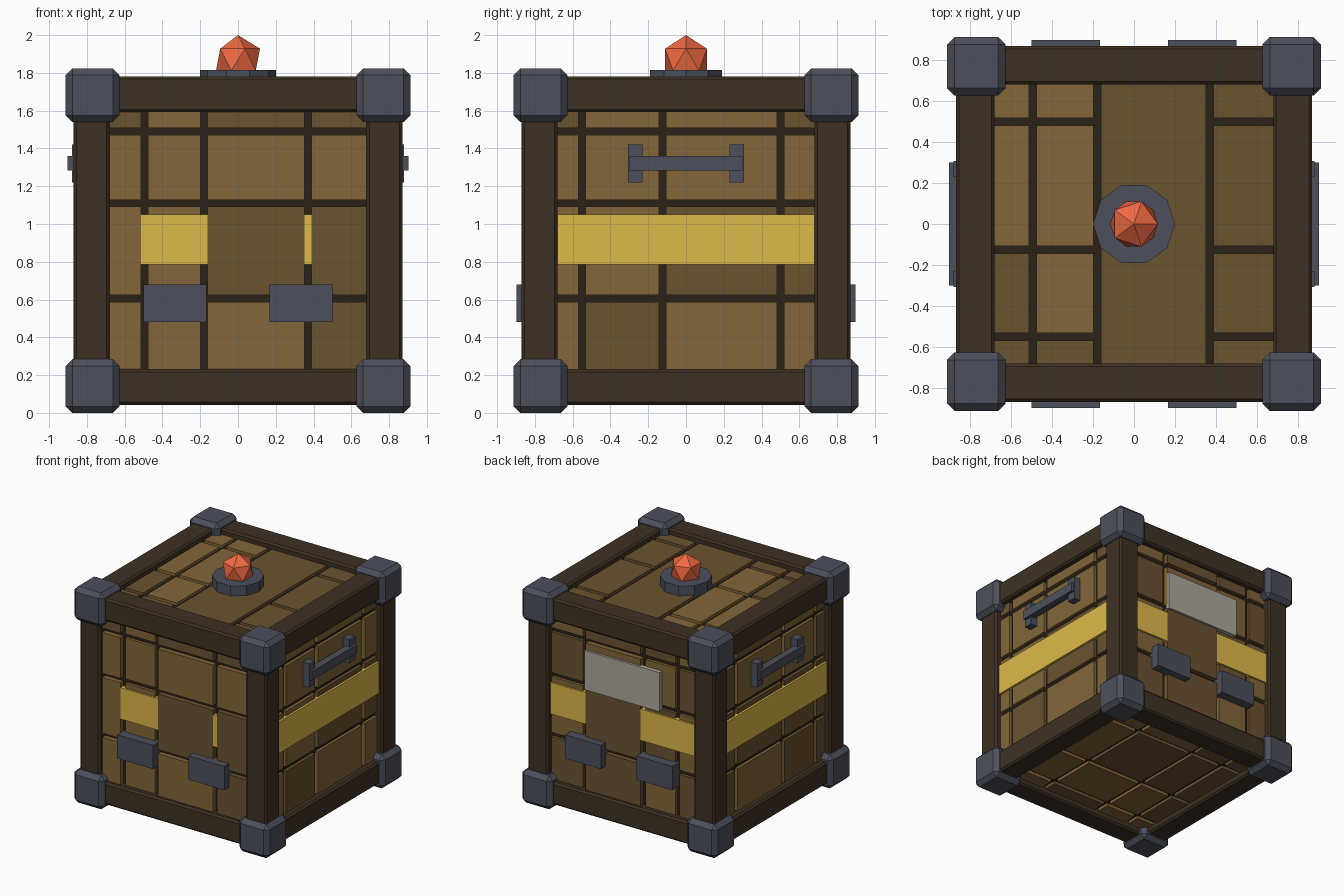
import bpy, bmesh, random
from mathutils import Matrix, Vector

if "Cube" in bpy.data.objects:
    bpy.data.objects.remove(bpy.data.objects["Cube"])

random.seed(4)
CZ = 0.912          # height of the crate centre
GAP = 0.036


def mat(name, r, g, b):
    m = bpy.data.materials.new(name)
    m.diffuse_color = [*[((c / 255 + 0.055) / 1.055) ** 2.4 for c in (r, g, b)], 1]
    m.use_nodes = True
    m.node_tree.nodes["Principled BSDF"].inputs["Base Color"].default_value = m.diffuse_color
    return m


LIGHT = mat("light_wood", 130, 102, 57)
DARK = mat("dark_wood", 106, 83, 48)
FRAME = mat("frame_wood", 62, 49, 35)
SEAM = mat("seam_wood", 42, 34, 24)
METAL = mat("metal", 76, 80, 92)
YELLOW = mat("yellow_paint", 222, 185, 74)
LABEL = mat("pale_label", 172, 168, 156)
GEM = mat("orange_gem", 240, 105, 66)


def finish(name, bm, material):
    me = bpy.data.meshes.new(name)
    bm.to_mesh(me)
    bm.free()
    me.materials.append(material)
    ob = bpy.data.objects.new(name, me)
    bpy.context.collection.objects.link(ob)
    return ob


def boxes(name, spans, material, bevel=0):
    """One object from boxes, each given as (low corner, high corner) around the crate centre."""
    bm = bmesh.new()
    for lo, hi in spans:
        lo, hi = Vector(lo), Vector(hi)
        mid = (lo + hi) / 2 + Vector((0, 0, CZ))
        bmesh.ops.create_cube(bm, size=1, matrix=Matrix.Translation(mid) @ Matrix.Diagonal((*(hi - lo), 1)))
    if bevel:
        bmesh.ops.bevel(bm, geom=bm.edges[:], offset=bevel, segments=1, affect='EDGES')
    return finish(name, bm, material)


def centred(c, size):
    c, h = Vector(c), Vector(size) / 2
    return c - h, c + h


S = (-1, 1)

# Dark core seen in the seams between planks
boxes("core", [((-0.795,) * 3, (0.795,) * 3)], SEAM)

# Plank tiles on all six faces, sharing the same cut lines on each axis
cuts = [(-0.495, -0.18, 0.37), (-0.55, -0.125, 0.5), (0.605 - CZ, 1.11 - CZ, 1.49 - CZ)]
tiles = {0: [], 1: []}


def ranges(axis):
    edges = [-0.72, *cuts[axis], 0.72]
    return [(a + GAP / 2, b - GAP / 2) for a, b in zip(edges, edges[1:])]


for axis in range(3):
    u, v = [a for a in range(3) if a != axis]
    for s in S:
        for i, ur in enumerate(ranges(u)):
            # The top has one full-length plank
            rows = [(-0.7, 0.7)] if (axis == 2 and s > 0 and i == 2) else ranges(v)
            flush = axis == 1 and (i != 1 if s < 0 else i == 2)
            for j, vr in enumerate(rows):
                depth = 0.836 if flush else 0.82
                lo, hi = [0, 0, 0], [0, 0, 0]
                lo[u], hi[u] = ur
                lo[v], hi[v] = vr
                lo[axis], hi[axis] = sorted((s * 0.78, s * depth))
                shade = 1 if len(rows) == 1 else int(random.random() < 0.45)
                tiles[shade].append((lo, hi))
boxes("light_planks", tiles[0], LIGHT)
boxes("dark_planks", tiles[1], DARK)

# Twelve frame beams
beams = []
for axis in range(3):
    for a in S:
        for b in S:
            c = [0.775 * a, 0.775 * b]
            c.insert(axis, 0)
            size = [0.19, 0.19]
            size.insert(axis, 1.6)
            beams.append(centred(c, size))
boxes("frame_beams", beams, FRAME, 0.015)

# Eight chamfered corner caps
boxes("corner_caps", [centred((0.77 * a, 0.77 * b, 0.77 * c), (0.284,) * 3)
                      for a in S for b in S for c in S], METAL, 0.035)

# Painted band around the body
boxes("yellow_band", [((-0.838, -0.835, 0.785 - CZ), (0.838, 0.835, 1.05 - CZ))], YELLOW)

# Front and back clasp blocks
boxes("clasps", [centred((0.333 * a, 0.845 * b, 0.58 - CZ), (0.335, 0.105, 0.2))
                 for a in S for b in S], METAL)

# Side handles: two mounts and a bar each
boxes("handle_mounts", [centred((0.84 * a, 0.268 * b, 1.32 - CZ), (0.08, 0.078, 0.2))
                        for a in S for b in S], METAL)
boxes("handle_bars", [centred((0.872 * a, 0, 1.322 - CZ), (0.06, 0.6, 0.075)) for a in S], METAL)

# Blank label on the back
boxes("back_label", [centred((0, 0.835, 1.25 - CZ), (0.7, 0.04, 0.33))], LABEL)

# Ten-sided pedestal and faceted gem on the lid
bm = bmesh.new()
bmesh.ops.create_cone(bm, cap_ends=True, segments=10, radius1=0.2, radius2=0.2, depth=0.1,
                      matrix=Matrix.Translation((0, 0, 1.765)) @ Matrix.Rotation(1.5707963, 4, 'Z'))
finish("gem_pedestal", bm, METAL)
bm = bmesh.new()
bmesh.ops.create_icosphere(bm, subdivisions=1, radius=0.13, matrix=Matrix.Translation((0, 0, 1.87)))
finish("gem", bm, GEM)
